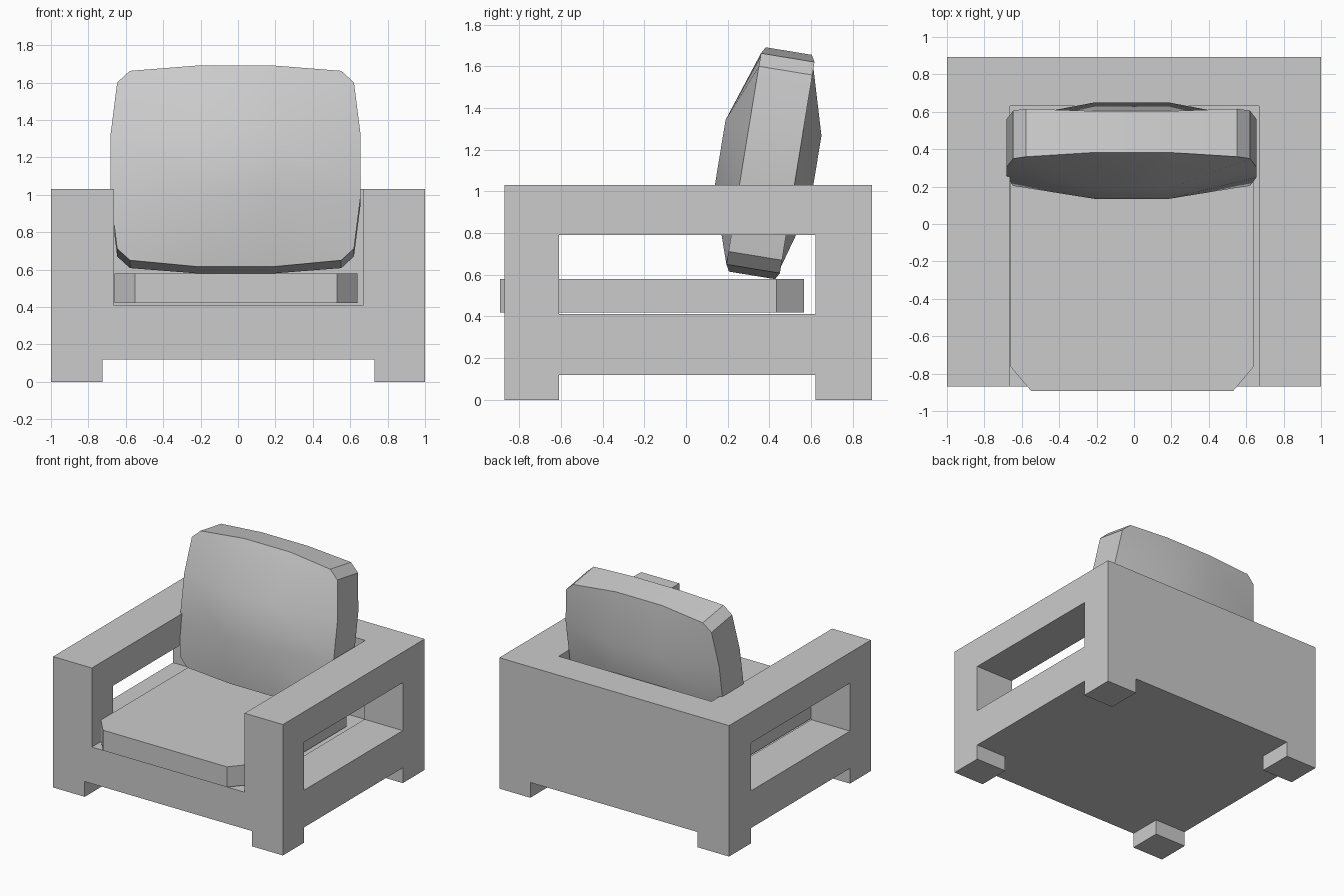
import bpy
from math import radians

if "Cube" in bpy.data.objects:
    bpy.data.objects.remove(bpy.data.objects["Cube"])


def add_mesh(name, verts, faces):
    mesh = bpy.data.meshes.new(name)
    mesh.from_pydata(verts, [], faces)
    ob = bpy.data.objects.new(name, mesh)
    bpy.context.collection.objects.link(ob)
    return ob


def prism(name, pts, z0, z1):
    """Vertical prism from a counter-clockwise outline."""
    n = len(pts)
    verts = [(x, y, z) for z in (z0, z1) for x, y in pts]
    faces = [tuple(range(n))[::-1], tuple(range(n, 2 * n))]
    faces += [(i, (i + 1) % n, n + (i + 1) % n, n + i) for i in range(n)]
    return add_mesh(name, verts, faces)


def rect(x0, x1, y0, y1):
    return [(x0, y0), (x1, y0), (x1, y1), (x0, y1)]


# Frame: one block with the seat well, arm windows and gap between legs cut out
frame = prism("frame", rect(-1, 1, -0.87, 0.893), 0, 1.03)
lx0, lx1, ly0, ly1 = -0.725, 0.73, -0.61, 0.62
cross = [(lx0, -1.2), (lx1, -1.2), (lx1, ly0), (1.2, ly0), (1.2, ly1), (lx1, ly1),
         (lx1, 1.2), (lx0, 1.2), (lx0, ly1), (-1.2, ly1), (-1.2, ly0), (lx0, ly0)]
cutters = [
    prism("seat_well_cutter", rect(-0.663, 0.667, -1.2, 0.63), 0.408, 1.3),
    prism("arm_window_cutter", rect(-1.2, 1.2, -0.61, 0.62), 0.413, 0.79),
    prism("leg_gap_cutter", cross, -0.2, 0.12),
]
for cutter in cutters:
    cutter.hide_render = True
    cutter.hide_set(True)
    mod = frame.modifiers.new(cutter.name, 'BOOLEAN')
    mod.operation = 'DIFFERENCE'
    mod.solver = 'EXACT'
    mod.object = cutter

# Seat cushion with clipped corners
x0, x1, y0, y1 = -0.66, 0.64, -0.893, 0.565
cx, cy = 0.11, 0.13
prism("seat_cushion", [(x0 + cx, y0), (x1 - cx, y0), (x1, y0 + cy), (x1, y1 - cy),
                       (x1 - cx, y1), (x0 + cx, y1), (x0, y1 - cy), (x0, y0 + cy)],
      0.42, 0.58)

# Back cushion: 16-sided rim, pillowed front and back, leaning backwards
quarter = [(0.668, 0.17, 0.13), (0.633, 0.45, 0.13), (0.565, 0.513, 0.13), (0.2, 0.545, 0.112)]
rim = (quarter + [(-x, z, d) for x, z, d in reversed(quarter)]
       + [(-x, -z, d) for x, z, d in quarter]
       + [(x, -z, d) for x, z, d in reversed(quarter)])
puff = [(0.2, 0.17), (-0.2, 0.17), (-0.2, -0.17), (0.2, -0.17)]
verts, faces = [], []
for side, bulge in ((-1, 0.246), (1, 0.22)):
    o = len(verts)
    verts += [(x, side * d, z) for x, z, d in rim]
    verts += [(x, side * bulge, z) for x, z in puff]
    panel = [(16, 17, 18, 19)]
    for k in range(4):
        a = 4 * k
        panel.append((a, a + 1, a + 2, a + 3, 16 + k))
        panel.append((a + 3, (a + 4) % 16, 16 + (k + 1) % 4, 16 + k))
    for f in panel:
        f = tuple(o + i for i in f)
        faces.append(f[::-1] if side < 0 else f)
# front and back panels face outward; rim band joins them
faces = [f[::-1] for f in faces]
faces += [(i, (i + 1) % 16, 20 + (i + 1) % 16, 20 + i) for i in range(16)]
back = add_mesh("back_cushion", verts, faces)
back.location = (-0.013, 0.405, 1.135)
back.rotation_euler = (radians(-9.3), 0, 0)

bpy.ops.object.select_all(action='DESELECT')
back.select_set(True)
bpy.context.view_layer.objects.active = back
bpy.ops.object.mode_set(mode='EDIT')
bpy.ops.mesh.select_all(action='SELECT')
bpy.ops.mesh.normals_make_consistent(inside=False)
bpy.ops.object.mode_set(mode='OBJECT')
bpy.ops.object.shade_smooth_by_angle(angle=radians(28))
